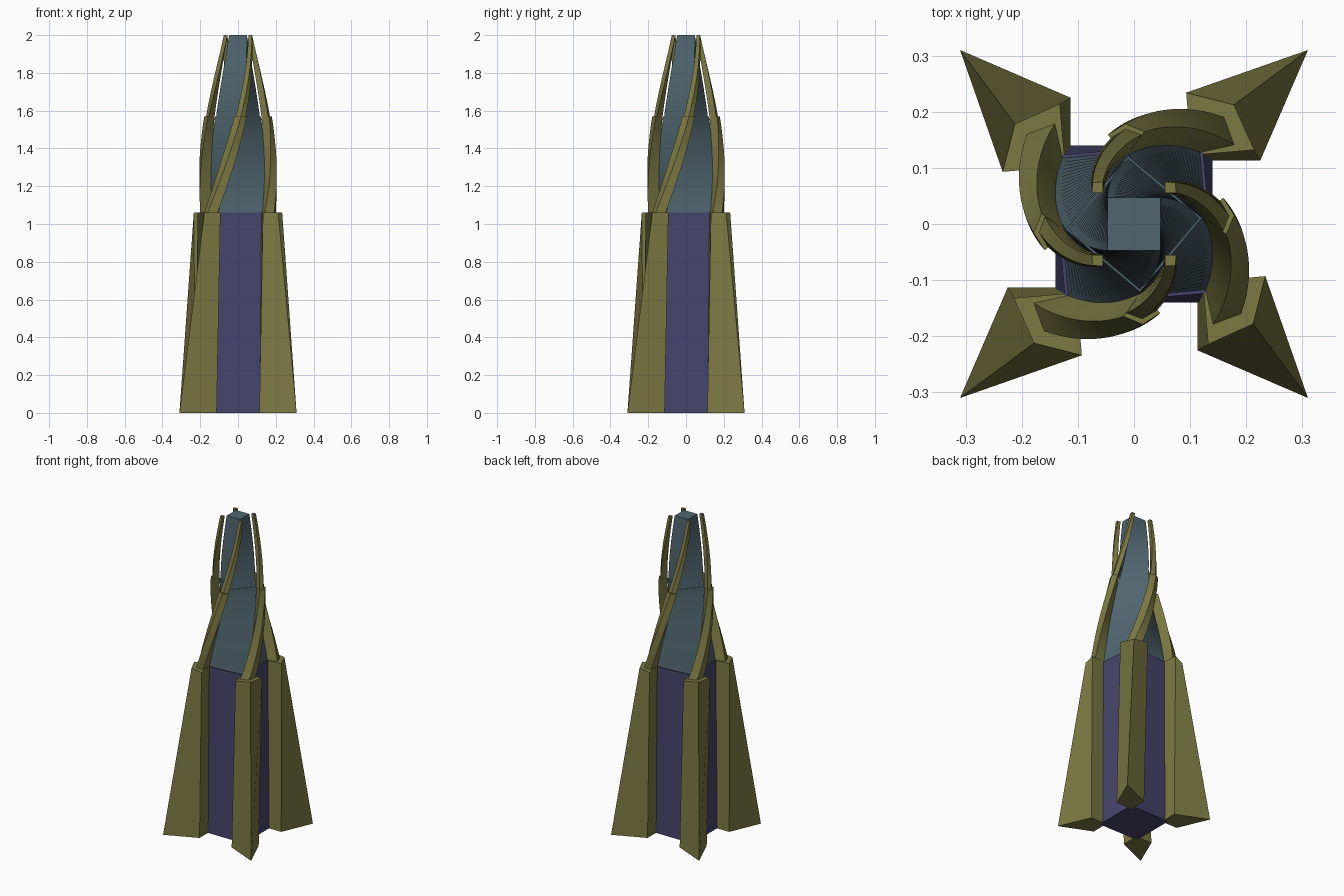
import bpy, bmesh
from math import cos, sin, radians

if "Cube" in bpy.data.objects:
    bpy.data.objects.remove(bpy.data.objects["Cube"])

TIER1, TIER2, TOP = 1.06, 1.57, 2.0      # heights where the tower steps in
ANG1, ANG2, ANG3 = 5, 50, 90             # twist in degrees at those heights


def material(name, rgb):
    m = bpy.data.materials.new(name)
    m.diffuse_color = (*rgb, 1)
    m.use_nodes = True
    m.node_tree.nodes["Principled BSDF"].inputs["Base Color"].default_value = m.diffuse_color
    return m


OLIVE = material("olive", (0.20, 0.19, 0.055))
INDIGO = material("indigo", (0.06, 0.06, 0.15))
TEAL = material("teal", (0.08, 0.13, 0.16))


def square(h):
    return [(h, h), (-h, h), (-h, -h), (h, -h)]


def kite(inner, side, outer):
    """Corner section: inner point, two side points, outer tip."""
    a, b = side
    return [(inner, inner), (b, a), (outer, outer), (a, b)]


def twist_loft(name, lo, hi, z0, z1, a0, a1, mat, steps=1, turn=0):
    """Loft section lo to section hi while twisting about the tower axis."""
    bm = bmesh.new()
    rings = []
    for i in range(steps + 1):
        t = i / steps
        ang = radians(a0 + (a1 - a0) * t + turn)
        c, s = cos(ang), sin(ang)
        ring = []
        for (x0, y0), (x1, y1) in zip(lo, hi):
            x, y = x0 + (x1 - x0) * t, y0 + (y1 - y0) * t
            ring.append(bm.verts.new((x * c - y * s, x * s + y * c,
                                      z0 + (z1 - z0) * t)))
        rings.append(ring)
    n = len(lo)
    for r, q in zip(rings, rings[1:]):
        for k in range(n):
            j = (k + 1) % n
            bm.faces.new((r[k], r[j], q[j], q[k]))
    bm.faces.new(rings[0][::-1])
    bm.faces.new(rings[-1])
    bmesh.ops.recalc_face_normals(bm, faces=bm.faces)
    me = bpy.data.meshes.new(name)
    bm.to_mesh(me)
    bm.free()
    me.materials.append(mat)
    ob = bpy.data.objects.new(name, me)
    bpy.context.collection.objects.link(ob)
    if steps > 1:                        # smooth along the twist, sharp corners
        bpy.ops.object.select_all(action='DESELECT')
        ob.select_set(True)
        bpy.context.view_layer.objects.active = ob
        bpy.ops.object.shade_smooth_by_angle(angle=radians(30))
    return ob


# Central tower: base block and two twisted tiers
twist_loft("base_block", square(0.14), square(0.134), 0, TIER1, 0, ANG1, INDIGO)
twist_loft("lower_core", square(0.128), square(0.086), TIER1, TIER2,
           ANG1, ANG2, TEAL, 20)
twist_loft("upper_core", square(0.082), square(0.047), TIER2, TOP,
           ANG2, ANG3, TEAL, 20)

# Four corner buttresses, each carrying a two-stage spiral rib
for k in range(4):
    turn = 90 * k
    twist_loft(f"buttress_{k + 1}", kite(0.113, (0.113, 0.225), 0.31),
               kite(0.113, (0.113, 0.225), 0.196), 0, TIER1, 0, ANG1,
               OLIVE, 1, turn)
    twist_loft(f"lower_rib_{k + 1}", kite(0.115, (0.125, 0.19), 0.176),
               kite(0.088, (0.0915, 0.138), 0.127), TIER1, TIER2, ANG1, ANG2,
               OLIVE, 20, turn)
    twist_loft(f"upper_rib_{k + 1}", kite(0.088, (0.092, 0.13), 0.12),
               kite(0.055, (0.055, 0.075), 0.074), TIER2, TOP, ANG2, ANG3,
               OLIVE, 20, turn)
